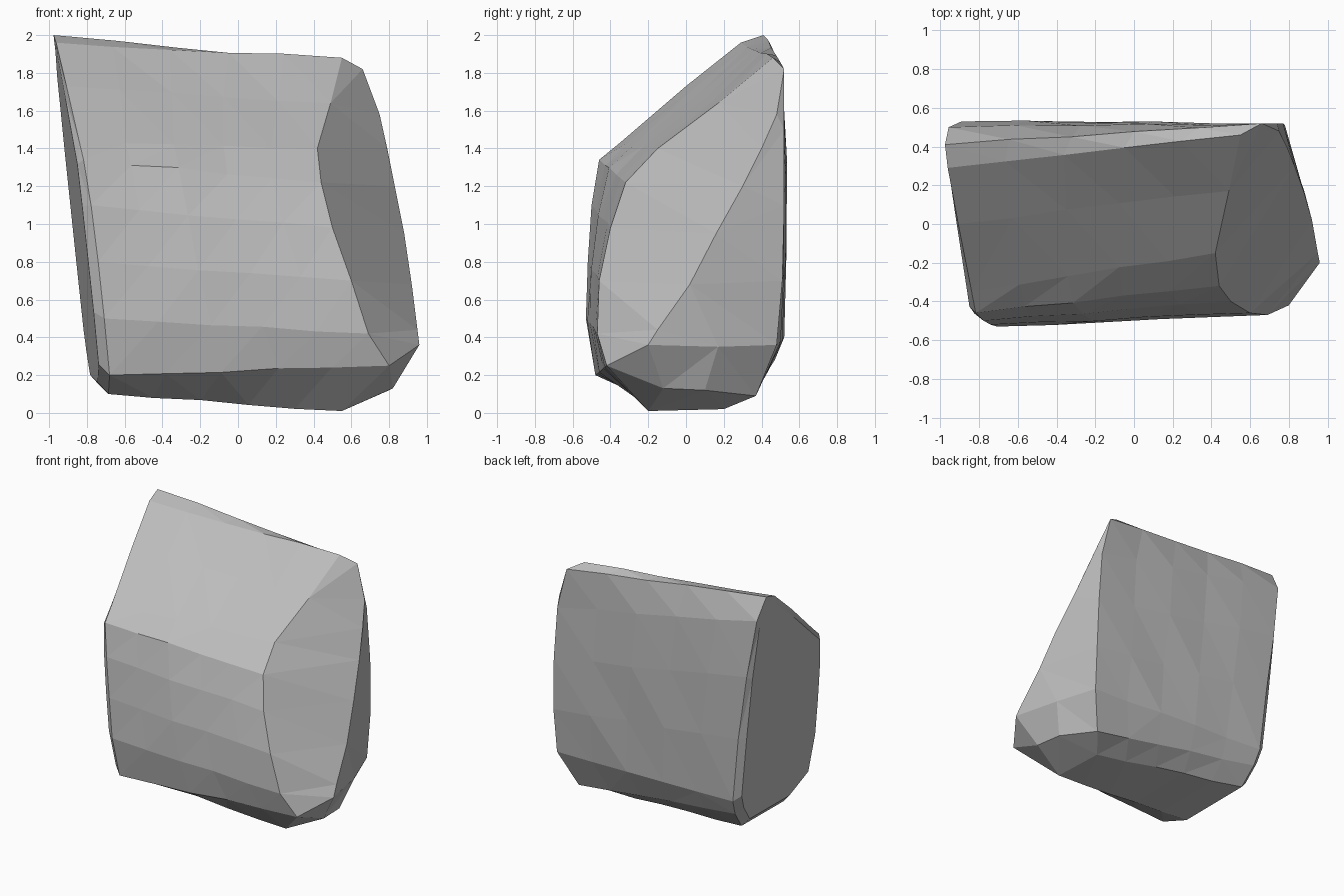
import bpy, bmesh, random
from mathutils import Vector

random.seed(4)
cube = bpy.data.objects.get("Cube")
if cube:
    bpy.data.objects.remove(cube)

# Corner lines: (left end y, z), (right rim x, y, z), index of the ridge point it meets
RIDGE = [(.82, -.12, .13), (.96, -.2, .36), (.95, -.15, .44), (.92, .02, .68),
         (.88, .16, .95), (.83, .3, 1.2), (.79, .4, 1.4), (.75, .48, 1.58),
         (.66, .52, 1.82), (.88, .17, .35), (.8, .1, .12)]
LINES = [((-.22, .1), (.55, -.2, .01), 0),
         ((-.48, .2), (.8, -.42, .25), 1),
         ((-.53, .5), (.69, -.47, .42), 2),
         ((-.52, .8), (.6, -.46, .7), 3),
         ((-.5, 1.1), (.5, -.4, .98), 4),
         ((-.46, 1.34), (.44, -.32, 1.22), 5),
         ((-.35, 1.43), (.42, -.15, 1.4), 6),
         ((0, 1.73), (.49, .17, 1.64), 7),
         ((.29, 1.96), (.55, .46, 1.88), 8),
         ((.41, 2), (.66, .52, 1.82), 8),
         ((.5, 1.84), (.74, .52, 1.5), 7),
         ((.53, 1.4), (.77, .52, 1.1), 5),
         ((.53, .9), (.78, .51, .7), 4),
         ((.52, .4), (.77, .48, .36), 3),
         ((.47, .28), (.66, .37, .09), 9),
         ((.36, .14), (.52, .2, .02), 10)]


def left_plane(y, z):
    return Vector((-.74 - .065 * y - .105 * z, y, z))


# Rings running from the left end to the right rim, then onto the ridge
left = [left_plane(*l) for l, r, k in LINES]
centre = sum(left, Vector()) / len(left)
rings = [[centre + (p - centre) * .93 for p in left]]
outer = [p + Vector((.05 * min(1, 2 - p.z), 0, 0)) for p in left]
STEPS = 5
for s in range(STEPS + 1):
    t = s / STEPS
    rough = .007 if 0 < s < STEPS else 0
    rings.append([a.lerp(Vector(r), t) + Vector([random.uniform(-rough, rough) for _ in range(3)])
                  for a, (l, r, k) in zip(outer, LINES)])
rings.append([Vector(RIDGE[k]) for l, r, k in LINES])

bm = bmesh.new()
rows = [[bm.verts.new(p) for p in ring] for ring in rings]
for a, b in zip(rows, rows[1:]):
    for i in range(len(a)):
        j = (i + 1) % len(a)
        bm.faces.new((a[i], a[j], b[j], b[i]))
bm.faces.new(rows[0])

# Weld the shared ridge, close the low right corner, and facet the surface
bmesh.ops.remove_doubles(bm, verts=bm.verts, dist=.001)
bmesh.ops.holes_fill(bm, edges=[e for e in bm.edges if e.is_boundary], sides=0)
bmesh.ops.triangulate(bm, faces=bm.faces)
bmesh.ops.recalc_face_normals(bm, faces=bm.faces)
mesh = bpy.data.meshes.new("rock")
bm.to_mesh(mesh)
bm.free()

# Plain grey stone
grey = bpy.data.materials.new("stone_grey")
grey.use_nodes = True
grey.diffuse_color = (.5, .5, .5, 1)
grey.node_tree.nodes["Principled BSDF"].inputs["Base Color"].default_value = (.5, .5, .5, 1)
mesh.materials.append(grey)
rock = bpy.data.objects.new("rock", mesh)
bpy.context.collection.objects.link(rock)
